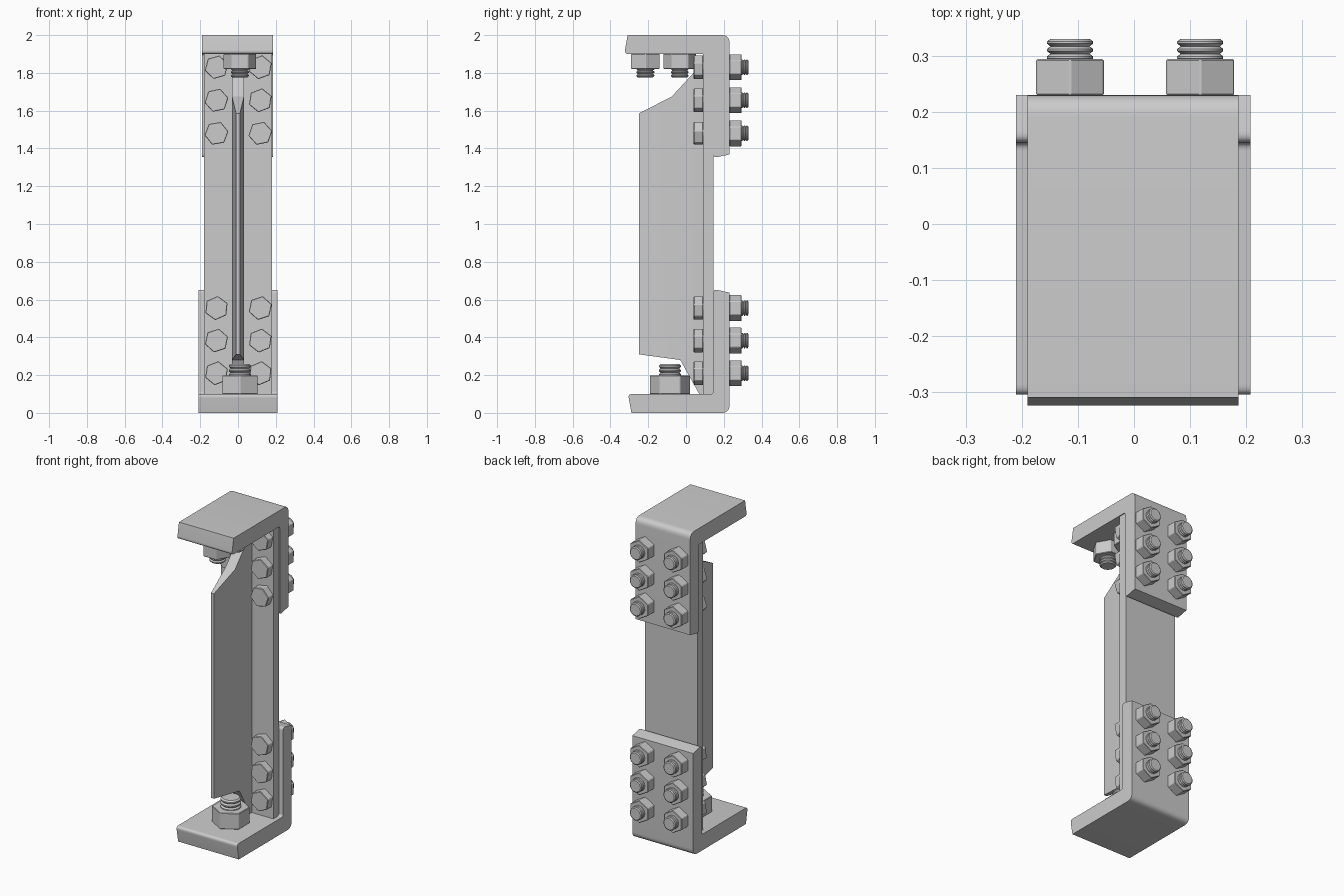
import bpy, bmesh, math, random
from mathutils import Matrix, Vector

if "Cube" in bpy.data.objects:
    bpy.data.objects.remove(bpy.data.objects["Cube"])

random.seed(4)


def finish(bm, name, smooth=30):
    bmesh.ops.recalc_face_normals(bm, faces=bm.faces)
    me = bpy.data.meshes.new(name)
    bm.to_mesh(me)
    bm.free()
    ob = bpy.data.objects.new(name, me)
    bpy.context.collection.objects.link(ob)
    if smooth:
        bpy.ops.object.select_all(action='DESELECT')
        ob.select_set(True)
        bpy.context.view_layer.objects.active = ob
        bpy.ops.object.shade_smooth_by_angle(angle=math.radians(smooth))
    return ob


def rounded(pts, steps=6):
    """Round each (y, z, radius) corner with a quadratic arc."""
    out = []
    for i, (y, z, r) in enumerate(pts):
        p = Vector((y, z))
        if r == 0:
            out.append(p)
            continue
        a = p + (Vector(pts[i - 1][:2]) - p).normalized() * r
        b = p + (Vector(pts[(i + 1) % len(pts)][:2]) - p).normalized() * r
        for k in range(steps + 1):
            t = k / steps
            out.append(a * (1 - t) ** 2 + p * 2 * t * (1 - t) + b * t * t)
    return out


def extrude_x(name, pts, x0, x1):
    bm = bmesh.new()
    f = bm.faces.new([bm.verts.new((x0, p[0], p[1])) for p in pts])
    r = bmesh.ops.extrude_face_region(bm, geom=[f])
    bmesh.ops.translate(bm, vec=(x1 - x0, 0, 0),
                        verts=[v for v in r['geom'] if isinstance(v, bmesh.types.BMVert)])
    return finish(bm, name)


def angle_bracket(name, front, height, x0, x1, flip):
    # L profile with slanted toes, rounded on the inner side
    pts = [(front + 0.018, 0, 0), (0.23, 0, 0.04), (0.23, height - 0.018, 0),
           (0.145, height, 0.022), (0.145, 0.1, 0.015), (front, 0.1, 0.022)]
    prof = rounded(pts)
    if flip:
        prof = [(p[0], 2 - p[1]) for p in prof]
    return extrude_x(name, prof, x0, x1)


def hex_prism(name, r, h, matrix, bevel=0.003):
    bm = bmesh.new()
    bmesh.ops.create_cone(bm, cap_ends=True, segments=6, radius1=r, radius2=r, depth=h,
                          matrix=Matrix.Translation((0, 0, h / 2)))
    bmesh.ops.bevel(bm, geom=bm.edges[:], offset=bevel, segments=1, affect='EDGES')
    bm.transform(matrix)
    return finish(bm, name, 0)


def threaded_end(name, r, z0, z1, matrix, rings=3, seg=24):
    # lathe a zigzag thread profile
    step = (z1 - z0) / rings
    prof = []
    for i in range(rings):
        z = z0 + i * step
        prof += [(r * 0.85, z), (r, z + step * 0.35), (r, z + step * 0.65)]
    prof.append((r * 0.85, z1))
    bm = bmesh.new()
    loops = [[bm.verts.new((a * math.cos(2 * math.pi * k / seg), a * math.sin(2 * math.pi * k / seg), z))
              for k in range(seg)] for a, z in prof]
    for lo, hi in zip(loops, loops[1:]):
        for k in range(seg):
            j = (k + 1) % seg
            bm.faces.new((lo[k], lo[j], hi[j], hi[k]))
    bm.faces.new(loops[0])
    bm.faces.new(loops[-1])
    bm.transform(matrix)
    return finish(bm, name)


# Angle brackets
angle_bracket("lower_bracket", -0.307, 0.655, -0.21, 0.208, False)
angle_bracket("upper_bracket", -0.327, 0.65, -0.19, 0.186, True)

# Tee flange
extrude_x("tee_flange", [(0.09, 0.1), (0.145, 0.1), (0.145, 1.9), (0.09, 1.9)], -0.18, 0.18)

# Tee web: side profile, full thickness near the flange, tapering to the front edge
bm = bmesh.new()
outline = [(-0.25, 0.31), (-0.03, 0.28), (0.07, 0.1), (0.092, 0.1), (0.092, 1.86),
           (0.04, 1.80), (-0.075, 1.675), (-0.25, 1.585)]
sides = []
for s in (-1, 1):
    sides.append([bm.verts.new((s * (0.010 if y < -0.2 else 0.032), y, z)) for y, z in outline])
for vs in sides:
    bm.faces.new((vs[0], vs[1], vs[6], vs[7]))
    bm.faces.new(vs[1:7])
n = len(outline)
for i in range(n):
    j = (i + 1) % n
    bm.faces.new((sides[0][i], sides[0][j], sides[1][j], sides[1][i]))
finish(bm, "tee_web", 20)

# Flange bolts: head in front, nut and thread behind
to_back = Matrix.Rotation(-math.pi / 2, 4, 'X')
for z in (0.21, 0.383, 0.555, 1.48, 1.655, 1.83):
    for x in (-0.114, 0.118):
        at = Matrix.Translation((x, 0, z)) @ to_back
        turn = Matrix.Rotation(math.radians(random.uniform(5, 22)), 4, 'Z')
        hex_prism("bolt_head", 0.064, 0.05, at @ Matrix.Translation((0, 0, 0.041)) @ turn)
        hex_prism("bolt_nut", 0.07, 0.065, at @ Matrix.Translation((0, 0, 0.229)))
        threaded_end("bolt_thread", 0.041, 0.29, 0.33, at)


# Seat bolts: one large on the lower leg, two under the upper leg
def seat_bolt(y, r, nut, end, thread_r, turn, top):
    m = Matrix.Translation((0.01, y, 1.901 if top else 0.099))
    if top:
        m = m @ Matrix.Rotation(math.pi, 4, 'X')
    hex_prism("seat_nut", r, nut, m @ Matrix.Rotation(math.radians(turn), 4, 'Z'))
    threaded_end("seat_thread", thread_r, nut - 0.01, end, m)


seat_bolt(-0.085, 0.107, 0.10, 0.16, 0.058, 0, False)
seat_bolt(-0.215, 0.087, 0.08, 0.125, 0.047, 30, True)
seat_bolt(-0.033, 0.087, 0.08, 0.125, 0.047, 0, True)
